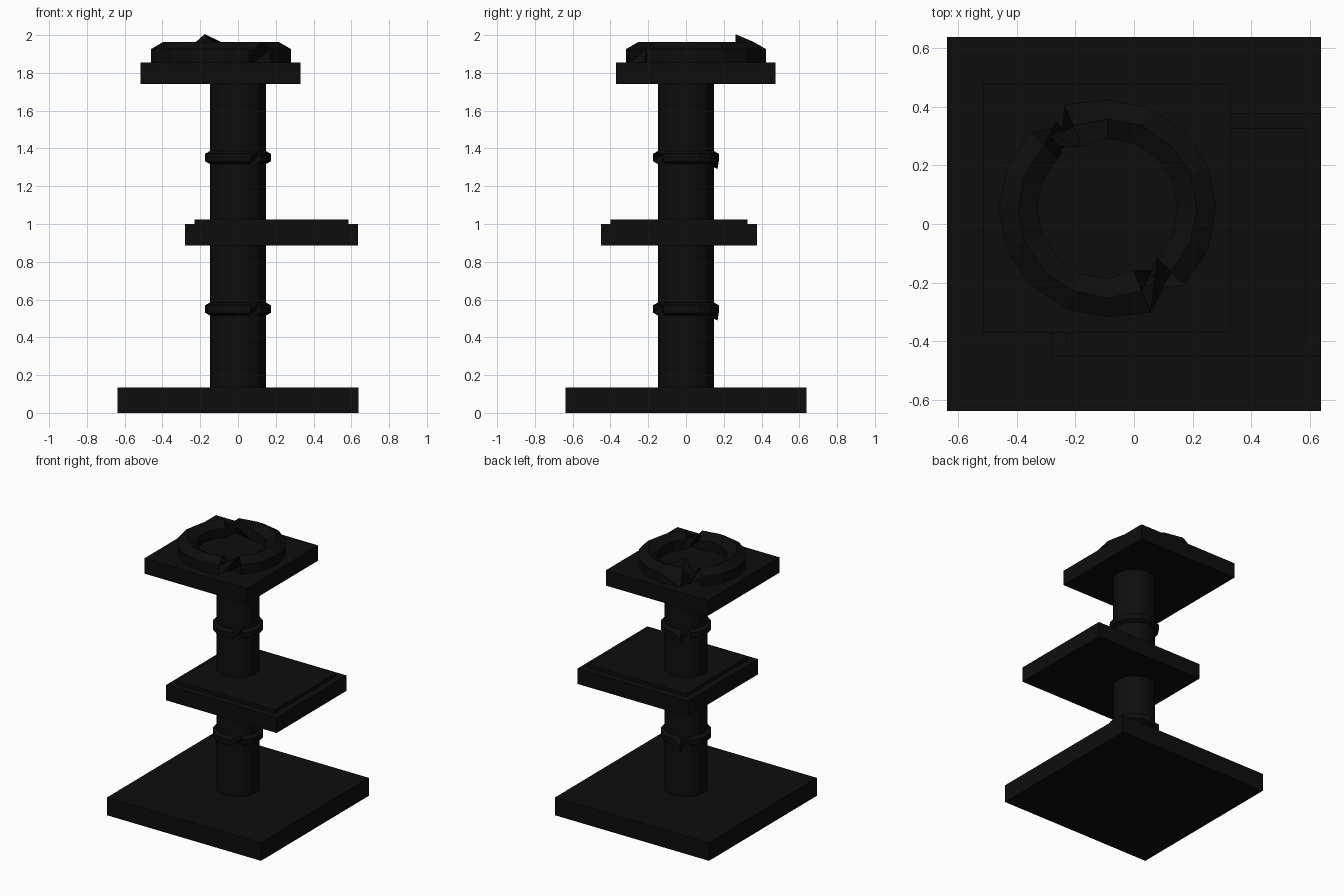
import bpy, bmesh
from math import pi, cos, sin, radians

if "Cube" in bpy.data.objects:
    bpy.data.objects.remove(bpy.data.objects["Cube"])

mat = bpy.data.materials.new("black")
mat.diffuse_color = (0.004, 0.004, 0.004, 1)
mat.use_nodes = True
mat.node_tree.nodes["Principled BSDF"].inputs["Base Color"].default_value = mat.diffuse_color


def finish(bm, name):
    bmesh.ops.recalc_face_normals(bm, faces=bm.faces)
    mesh = bpy.data.meshes.new(name)
    bm.to_mesh(mesh)
    bm.free()
    mesh.materials.append(mat)
    bpy.context.collection.objects.link(bpy.data.objects.new(name, mesh))


def box(name, x0, x1, y0, y1, z0, z1):
    bm = bmesh.new()
    bmesh.ops.create_cube(bm, size=1)
    for v in bm.verts:
        v.co.x = x0 if v.co.x < 0 else x1
        v.co.y = y0 if v.co.y < 0 else y1
        v.co.z = z0 if v.co.z < 0 else z1
    finish(bm, name)


def post(name, r, z0, z1, sides=16):
    bm = bmesh.new()
    bmesh.ops.create_cone(bm, cap_ends=True, segments=sides,
                          radius1=r, radius2=r, depth=z1 - z0)
    bmesh.ops.translate(bm, verts=bm.verts, vec=(0, 0, (z0 + z1) / 2))
    finish(bm, name)


def twisted_ring(name, cx, cy, cz, major, minor, segs=16, sides=6):
    """Hexagonal tube whose section flips half a turn at two opposite places."""
    bm = bmesh.new()
    loops = []
    for k in range(segs):
        a = 2 * pi * k / segs
        loop = []
        for j in range(sides):
            b = radians(30) + 2 * pi * j / sides
            if 6 <= k <= 13:
                b += pi
            dx, dz = minor * cos(b), minor * sin(b)
            if k in (5, 13):
                dx *= 1.2
            if k == 5:
                dz -= dx           # raised tip beside the twist
            r = major + dx
            loop.append(bm.verts.new((cx + r * cos(a), cy + r * sin(a), cz + dz)))
        loops.append(loop)
    for k in range(segs):
        p, q = loops[k], loops[(k + 1) % segs]
        for j in range(sides):
            i = (j + 1) % sides
            bm.faces.new((p[j], q[j], q[i], p[i]))
    finish(bm, name)


# base and central post
box("base", -0.637, 0.637, -0.637, 0.637, 0, 0.135)
post("post", 0.148, 0.13, 1.75)

# middle shelf with its pad
box("middle_shelf", -0.28, 0.635, -0.45, 0.377, 0.885, 1.0)
box("shelf_pad", -0.23, 0.585, -0.40, 0.325, 0.995, 1.025)

# top shelf with the raised bed rim
box("top_shelf", -0.515, 0.33, -0.37, 0.475, 1.74, 1.855)
twisted_ring("bed_rim", -0.09, 0.053, 1.888, 0.305, 0.076)

# rope bands round the post
for i, z in enumerate((0.55, 1.352)):
    twisted_ring(f"rope_band_{i + 1}", 0, 0, z, 0.139, 0.04)
